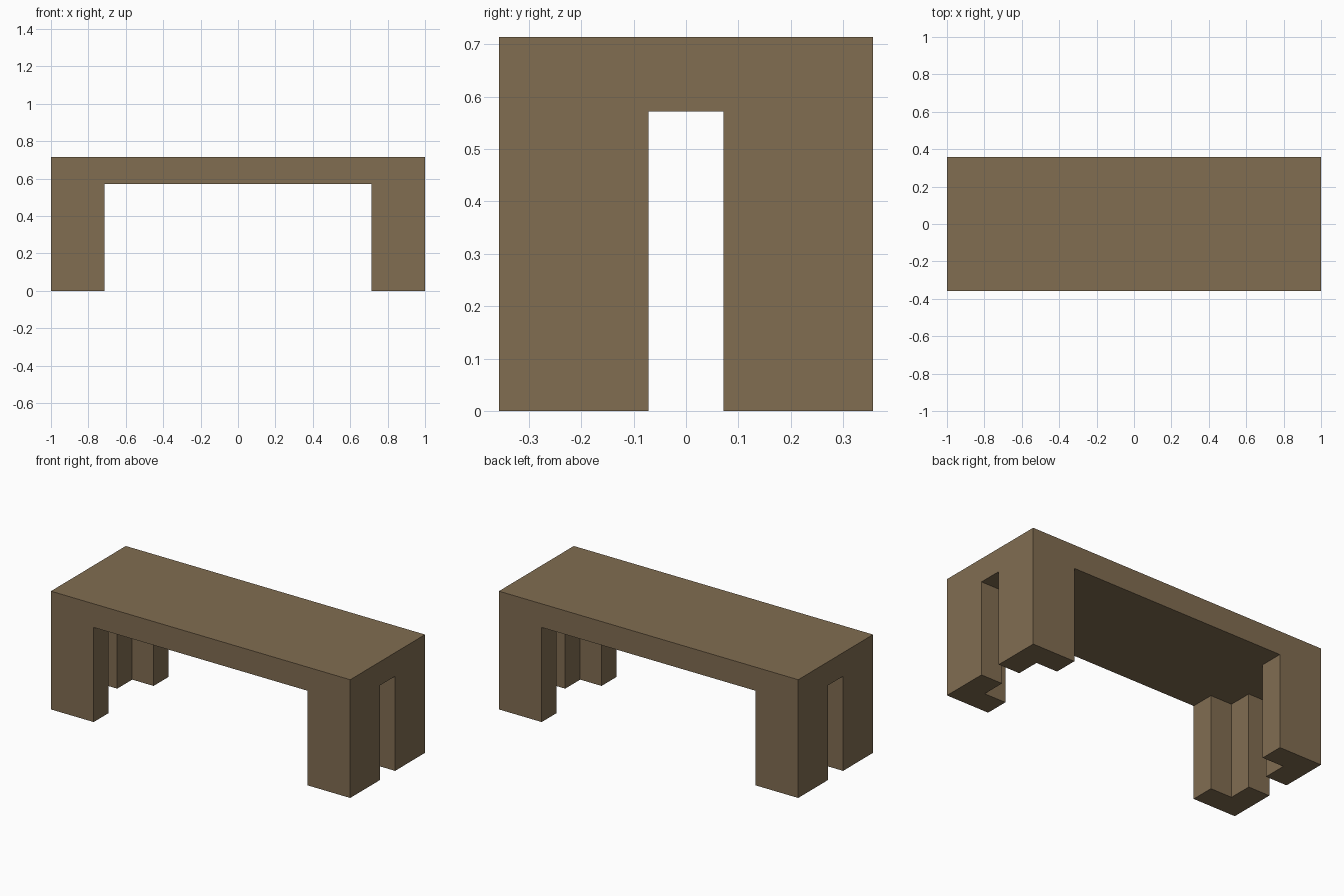
import bpy, bmesh, math

if "Cube" in bpy.data.objects:
    bpy.data.objects.remove(bpy.data.objects["Cube"])

U = 1 / 7                                   # block unit: bench is 14 x 5 x 5 units
XS = [-7, -6, -5, 5, 6, 7]
YS = [-2.5, -1.5, -0.5, 0.5, 1.5, 2.5]
SEAT_Z, TOP_Z = 4 * U, 5 * U


def is_leg(c):
    """Corner leg footprint: 2 x 2 units with the inner unit square cut out."""
    x, y = abs(c.x) / U, abs(c.y) / U
    return x > 5 and y > 0.5 and not (x < 6 and y < 1.5)


def extrude(bm, faces, z):
    """Extrude a face region vertically to height z."""
    geom = bmesh.ops.extrude_face_region(bm, geom=faces)["geom"]
    for v in geom:
        if isinstance(v, bmesh.types.BMVert):
            v.co.z = z


bm = bmesh.new()

# Underside grid of the seat slab
grid = [[bm.verts.new((x * U, y * U, SEAT_Z)) for y in YS] for x in XS]
base = [bm.faces.new((grid[i][j], grid[i][j + 1], grid[i + 1][j + 1], grid[i + 1][j]))
        for i in range(5) for j in range(5)]

# Seat slab: closed box, keeping the underside
top = bmesh.ops.duplicate(bm, geom=base)["geom"]
top_faces = [f for f in top if isinstance(f, bmesh.types.BMFace)]
for v in {v for f in top_faces for v in f.verts}:
    v.co.z = TOP_Z
rims = [e for e in bm.edges if e.is_boundary]
bmesh.ops.bridge_loops(bm, edges=rims)

# Four L-shaped legs pulled down from the corners
extrude(bm, [f for f in base if is_leg(f.calc_center_median())], 0)

# Merge flat regions into clean faces
bmesh.ops.recalc_face_normals(bm, faces=bm.faces)
bmesh.ops.dissolve_limit(bm, angle_limit=math.radians(1), verts=bm.verts, edges=bm.edges)
bmesh.ops.recalc_face_normals(bm, faces=bm.faces)

mesh = bpy.data.meshes.new("bench")
bm.to_mesh(mesh)
bm.free()

wood = bpy.data.materials.new("brown wood")
wood.diffuse_color = (0.22, 0.153, 0.083, 1)
wood.use_nodes = True
wood.node_tree.nodes["Principled BSDF"].inputs["Base Color"].default_value = wood.diffuse_color
mesh.materials.append(wood)

bench = bpy.data.objects.new("bench", mesh)
bpy.context.collection.objects.link(bench)
